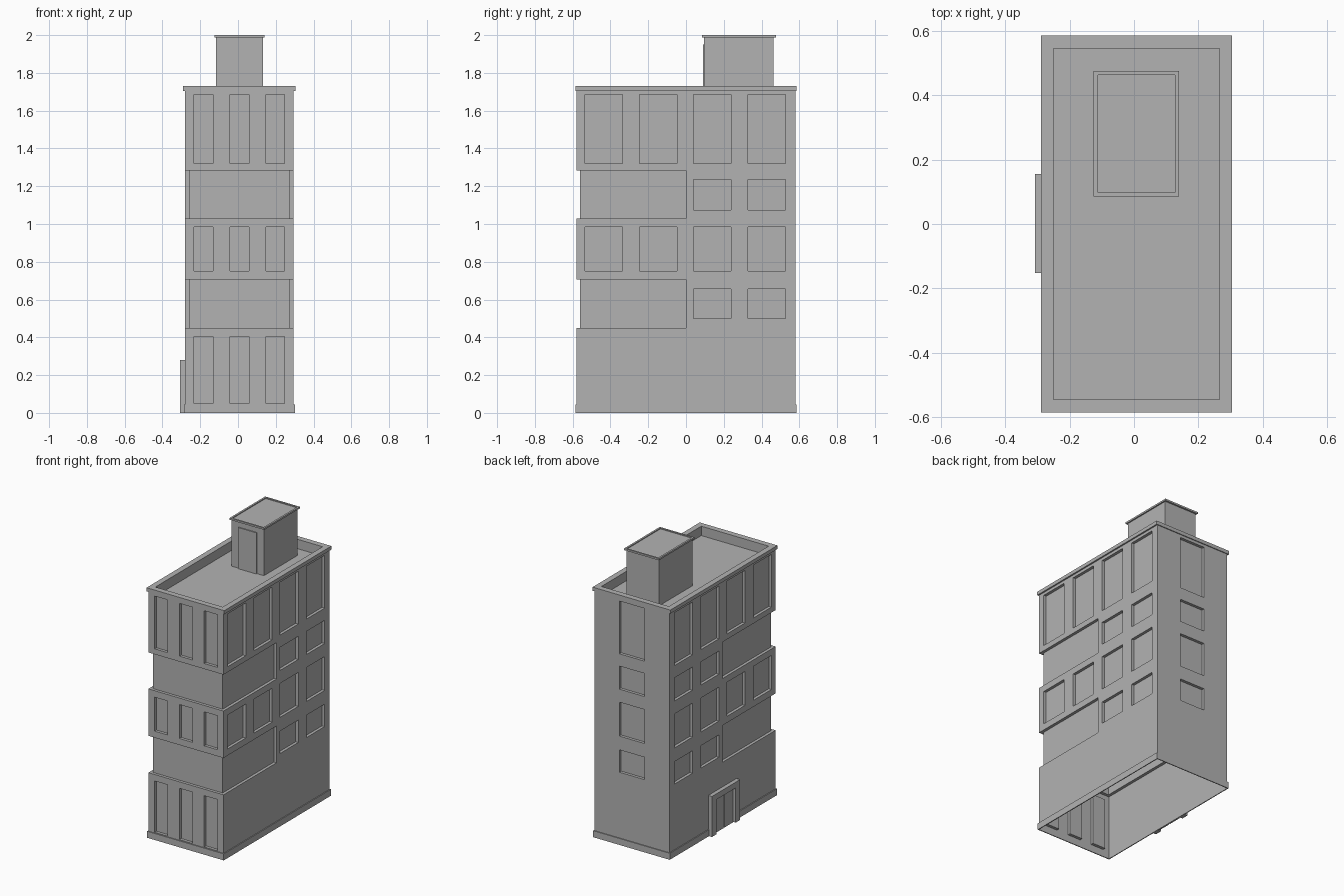
import bpy, bmesh

old = bpy.data.objects.get("Cube")
if old:
    bpy.data.objects.remove(old)

# One plain concrete grey
grey = bpy.data.materials.new("concrete_grey")
grey.use_nodes = True
colour = (0.45, 0.45, 0.45, 1)
grey.diffuse_color = colour
grey.node_tree.nodes["Principled BSDF"].inputs["Base Color"].default_value = colour

CX = 0.0075            # middle of the tower in x
HX, HY = 0.2875, 0.58  # half width and half depth
DEPTH = 0.02           # window and band recess


def add_prism(bm, points, z0, z1):
    """Extrude a flat outline from z0 up to z1."""
    face = bm.faces.new([bm.verts.new((x, y, z0)) for x, y in points])
    top = bmesh.ops.extrude_face_region(bm, geom=[face])["geom"]
    for v in top:
        if isinstance(v, bmesh.types.BMVert):
            v.co.z = z1


def add_box(bm, x, y, z):
    add_prism(bm, [(x[0], y[0]), (x[1], y[0]), (x[1], y[1]), (x[0], y[1])], *z)


def finish(name, bm):
    bmesh.ops.recalc_face_normals(bm, faces=bm.faces)
    mesh = bpy.data.meshes.new(name)
    bm.to_mesh(mesh)
    bm.free()
    mesh.materials.append(grey)
    ob = bpy.data.objects.new(name, mesh)
    bpy.context.collection.objects.link(ob)
    return ob


def box(name, x, y, z):
    bm = bmesh.new()
    add_box(bm, x, y, z)
    return finish(name, bm)


def ring(name, cx, cy, outer, inner, z):
    """Rectangular frame lying flat; outer and inner are half sizes."""
    bm = bmesh.new()
    corners = [(-1, -1), (1, -1), (1, 1), (-1, 1)]
    loops = [[bm.verts.new((cx + sx * h[0], cy + sy * h[1], level)) for sx, sy in corners]
             for h, level in ((outer, z[0]), (outer, z[1]), (inner, z[1]), (inner, z[0]))]
    for i in range(4):
        a, b = loops[i], loops[(i + 1) % 4]
        for j in range(4):
            k = (j + 1) % 4
            bm.faces.new([a[j], a[k], b[k], b[j]])
    return finish(name, bm)


# Window, band and roof cutters
TALL, MID = (1.32, 1.685), (0.75, 0.985)
SMALL = [(1.075, 1.235), (0.5, 0.655)]
SHOP = (0.05, 0.405)
bm = bmesh.new()
front_cut = (-HY - 0.1, -HY + DEPTH)
back_cut = (HY - DEPTH, HY + 0.1)
for z in (TALL, MID, SHOP):
    for x in (CX - 0.19, CX, CX + 0.19):
        add_box(bm, (x - 0.05, x + 0.05), front_cut, z)
for z in [TALL, MID] + SMALL:
    add_box(bm, (CX - 0.0975, CX + 0.0975), back_cut, z)
    for y in (-0.435, -0.146, 0.139, 0.428):
        if y < 0 and z in SMALL:
            continue
        for s in (-1, 1):
            xs = sorted((CX + s * (HX - DEPTH), CX + s * (HX + 0.1)))
            add_box(bm, xs, (y - 0.099, y + 0.099), z)
wide, slim = HX + 0.1, HX - DEPTH
for z in ((0.45, 0.705), (1.03, 1.282)):
    add_prism(bm, [(CX - wide, 0), (CX - wide, -HY - 0.1), (CX + wide, -HY - 0.1), (CX + wide, 0),
                   (CX + slim, 0), (CX + slim, -HY + DEPTH), (CX - slim, -HY + DEPTH), (CX - slim, 0)], *z)
add_box(bm, (CX - 0.258, CX + 0.258), (-0.546, 0.546), (1.665, 1.9))
cutter = finish("cutter", bm)
cutter.hide_render = True

# Tower walls, open underneath
tower = box("tower_walls", (CX - HX, CX + HX), (-HY, HY), (0, 1.705))
mod = tower.modifiers.new("openings", "BOOLEAN")
mod.operation, mod.solver, mod.object = "DIFFERENCE", "EXACT", cutter
bpy.context.view_layer.update()
carved = bpy.data.meshes.new_from_object(tower.evaluated_get(bpy.context.evaluated_depsgraph_get()))
tower.modifiers.clear()
tower.data = carved
bpy.data.objects.remove(cutter)
bm = bmesh.new()
bm.from_mesh(carved)
floor = [f for f in bm.faces if f.calc_center_median().z < 0.001]
bmesh.ops.delete(bm, geom=floor, context="FACES")
bm.to_mesh(carved)
bm.free()

# Plinth and parapet coping
ring("plinth", CX, 0, (HX + 0.006, HY + 0.006), (HX, HY), (0, 0.045))
ring("parapet_coping", CX, 0, (HX + 0.01, HY + 0.006), (0.258, 0.546), (1.705, 1.73))

# Rooftop stair house
box("stair_house", (CX - 0.124, CX + 0.124), (0.096, 0.463), (1.665, 1.994))
ring("stair_house_coping", CX, 0.281, (0.133, 0.195), (0.12, 0.183), (1.988, 2.0))
box("stair_house_door", (CX - 0.07, CX + 0.07), (0.089, 0.096), (1.665, 1.95))

# Side entrance: portal frame and double doors
wall = CX - HX
for y, side in ((-0.128, "right"), (0.132, "left")):
    box("portal_post_" + side, (wall - 0.028, wall), (y - 0.024, y + 0.024), (0, 0.28))
box("portal_lintel", (wall - 0.028, wall), (-0.104, 0.108), (0.24, 0.28))
for y, side in ((-0.049, "right"), (0.053, "left")):
    box("door_leaf_" + side, (wall - 0.012, wall), (y - 0.046, y + 0.046), (0, 0.232))
box("door_backing", (wall - 0.008, wall), (-0.104, 0.108), (0, 0.24))
